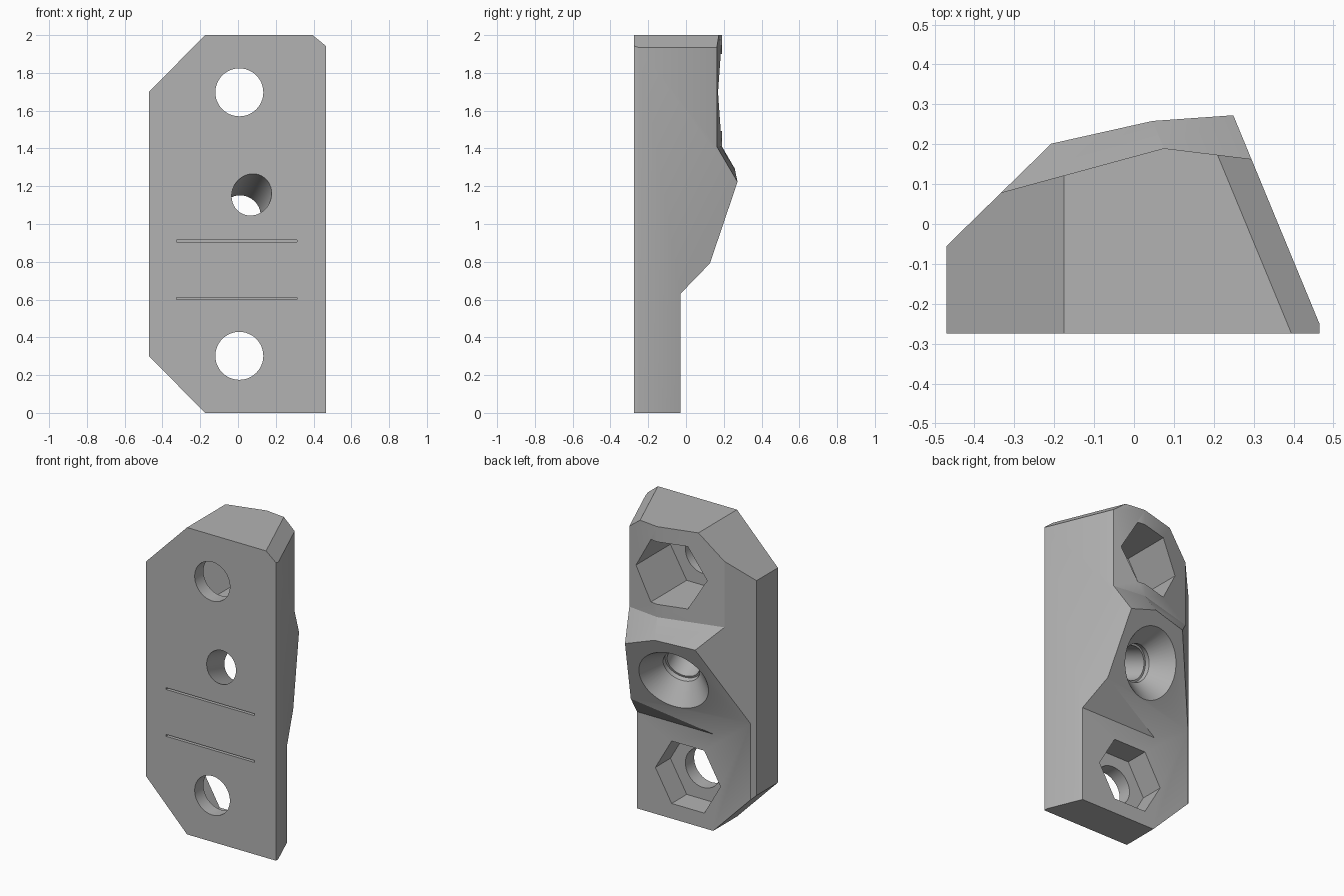
import bpy, bmesh, math
from mathutils import Vector

cube = bpy.data.objects.get("Cube")
if cube:
    bpy.data.objects.remove(cube, do_unlink=True)

grey = bpy.data.materials.new("plain grey")
grey.use_nodes = True
grey.diffuse_color = (0.45, 0.45, 0.45, 1)
grey.node_tree.nodes["Principled BSDF"].inputs["Base Color"].default_value = (0.45, 0.45, 0.45, 1)


def finish(name, bm):
    bmesh.ops.recalc_face_normals(bm, faces=bm.faces[:])
    mesh = bpy.data.meshes.new(name)
    bm.to_mesh(mesh)
    bm.free()
    mesh.materials.append(grey)
    obj = bpy.data.objects.new(name, mesh)
    bpy.context.collection.objects.link(obj)
    return obj


def trim(bm, point, normal):
    """Cut away everything on the normal side of a plane and close the cut."""
    geom = bm.verts[:] + bm.edges[:] + bm.faces[:]
    cut = bmesh.ops.bisect_plane(bm, geom=geom, plane_co=point, plane_no=normal, clear_outer=True)
    edges = [e for e in cut["geom_cut"] if isinstance(e, bmesh.types.BMEdge)]
    bmesh.ops.contextual_create(bm, geom=edges)


def block(name, low, high, planes=()):
    """Box from corner to corner, trimmed by planes."""
    bm = bmesh.new()
    bmesh.ops.create_cube(bm, size=1)
    low, high = Vector(low), Vector(high)
    for v in bm.verts:
        v.co = (low + high) / 2 + v.co * (high - low)
    for point, normal in planes:
        trim(bm, point, normal)
    return finish(name, bm)


def lathe(name, origin, axis, rings, sides):
    """Closed round or polygonal solid from (depth, radius) rings."""
    origin, axis = Vector(origin), Vector(axis).normalized()
    u = (Vector((1, 0, 0)) - axis * axis.x).normalized()
    w = axis.cross(u)
    bm = bmesh.new()
    loops = []
    for depth, r in rings:
        turn = [2 * math.pi * i / sides for i in range(sides)]
        loops.append([bm.verts.new(origin + axis * depth + (u * math.cos(a) + w * math.sin(a)) * r)
                      for a in turn])
    for a, b in zip(loops, loops[1:]):
        for i in range(sides):
            j = (i + 1) % sides
            bm.faces.new((a[i], a[j], b[j], b[i]))
    bm.faces.new(loops[0])
    bm.faces.new(loops[-1])
    return finish(name, bm)


def combine(target, tool, operation):
    mod = target.modifiers.new(operation.lower(), 'BOOLEAN')
    mod.operation, mod.solver, mod.object = operation, 'EXACT', tool
    bpy.context.view_layer.objects.active = target
    bpy.ops.object.modifier_apply(modifier=mod.name)
    bpy.data.objects.remove(tool, do_unlink=True)


def plane_through(a, b, c):
    """Plane through three points, facing the back."""
    n = (Vector(b) - Vector(a)).cross(Vector(c) - Vector(a))
    return (a, n if n.y > 0 else -n)


# Thin full-height slab
body = block("mounting_block", (-0.6, -0.4, -0.1), (0.6, -0.03, 2.1))

# Raised middle: sloped socket face, short undercut and the ledge above
ridge, peak = (0.075, 0.19, 1.41), (0.045, 0.262, 1.287)
socket_axis = Vector((-0.1975, 1, -0.366))
socket = Vector((-0.01, 0.141, 1.003))
bump = block("middle_bump", (-0.58, -0.38, 0.3), (0.58, 0.5, 1.7), [
    (socket, socket_axis),
    ((0, -0.03, 0.63), (0, 1, -0.97)),
    plane_through((0.295, 0.163, 1.41), ridge, peak),
    plane_through((-0.33, 0.08, 1.41), ridge, peak)])
combine(body, bump, 'UNION')

# Thick upper end with a shallow ridge
upper = block("upper_end", (-0.56, -0.36, 1.3), (0.56, 0.45, 2.2), [
    (ridge, (-0.272, 1, 0)),
    (ridge, (0.123, 1, 0))])
combine(body, upper, 'UNION')

# Outer shape: plan outline with chamfered corners
bm = bmesh.new()
plan = [(-0.47, -0.275), (0.465, -0.275), (0.465, -0.25), (0.215, 0.355),
        (-0.05, 0.355), (-0.47, -0.055)]
base = bm.faces.new([bm.verts.new((x, y, 0)) for x, y in plan])
top = bmesh.ops.extrude_face_region(bm, geom=[base])
bmesh.ops.translate(bm, vec=(0, 0, 2), verts=[v for v in top["geom"] if isinstance(v, bmesh.types.BMVert)])
bmesh.ops.recalc_face_normals(bm, faces=bm.faces[:])
for point, normal in [((-0.175, 0, 2), (-0.3, 0, 0.295)),
                      ((-0.175, 0, 0), (-0.3, 0, -0.295)),
                      ((0.395, -0.275, 2), (1, 0.414, 1.23))]:
    trim(bm, point, normal)
combine(body, finish("outline", bm), 'INTERSECT')

# Bolt holes with hexagonal nut pockets at both ends
for z in (0.302, 1.697):
    centre = (0.007, 0, z)
    combine(body, lathe("nut_pocket", centre, (0, 1, 0), [(-0.185, 0.235), (0.6, 0.235)], 6), 'DIFFERENCE')
    combine(body, lathe("bolt_hole", centre, (0, 1, 0), [(-0.4, 0.127), (0.6, 0.127)], 48), 'DIFFERENCE')

# Tilted countersunk hole, square to the sloped face
rings = [(-0.02, 0.24), (0.12, 0.117), (0.15, 0.117), (0.15, 0.104), (0.9, 0.104)]
combine(body, lathe("countersink", socket, -socket_axis, rings, 48), 'DIFFERENCE')

# Two narrow slots in the front
for z in (0.605, 0.91):
    combine(body, block("slot", (-0.325, -0.4, z - 0.006), (0.312, -0.235, z + 0.006)), 'DIFFERENCE')

bpy.ops.object.select_all(action='DESELECT')
body.select_set(True)
bpy.context.view_layer.objects.active = body
bpy.ops.object.shade_smooth_by_angle(angle=math.radians(25))
